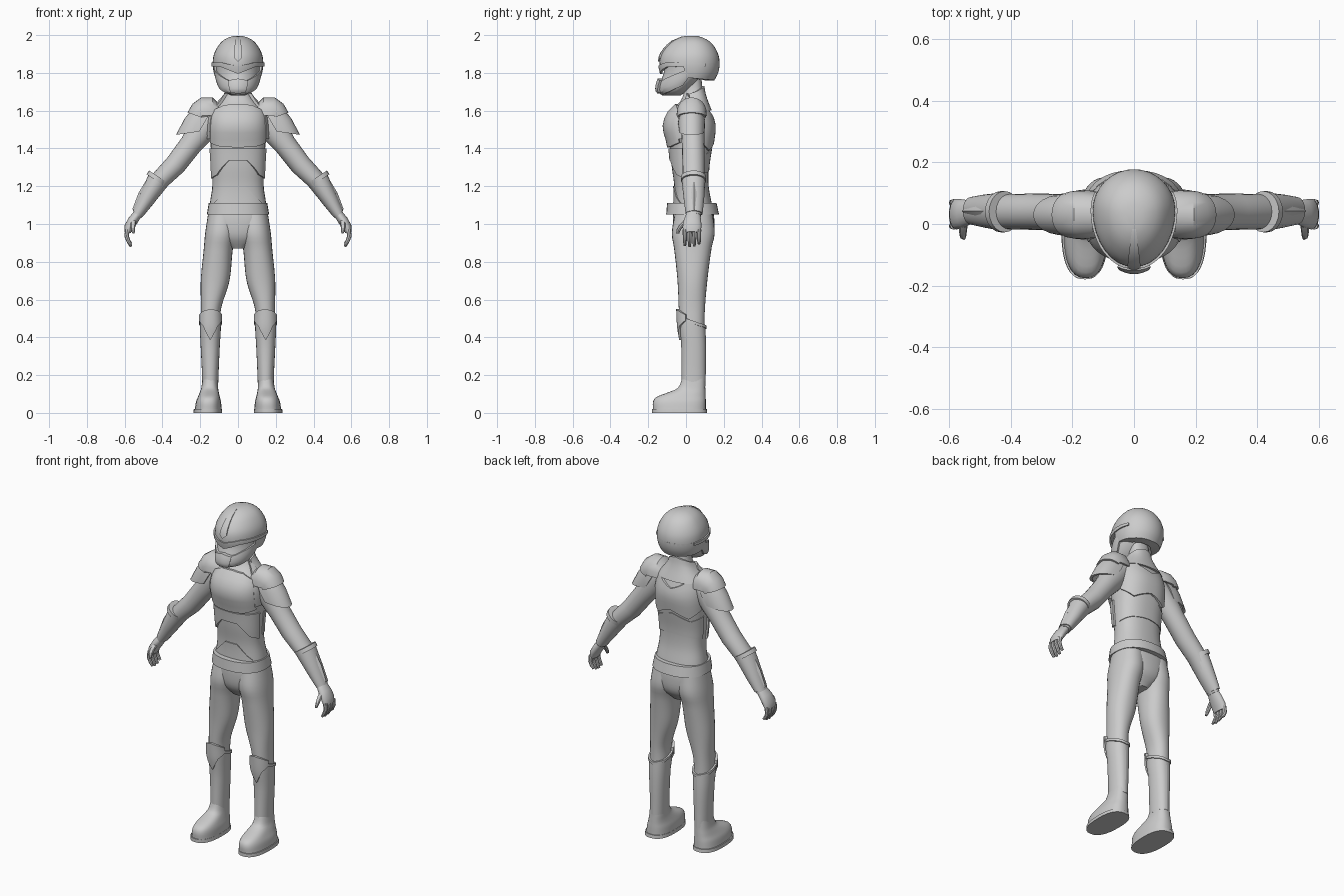
import bpy, bmesh
from math import sin, cos, pi, radians
from mathutils import Vector


def loft(name, loops, mirror=False, angle=38):
    """Skin a list of closed loops, cap both ends, smooth, optionally mirror in x."""
    bm = bmesh.new()
    vs = [[bm.verts.new(p) for p in lp] for lp in loops]
    n = len(vs[0])
    for a, b in zip(vs, vs[1:]):
        for i in range(n):
            j = (i + 1) % n
            bm.faces.new((a[i], a[j], b[j], b[i]))
    bm.faces.new(vs[0][::-1])
    bm.faces.new(vs[-1])
    bmesh.ops.recalc_face_normals(bm, faces=bm.faces)
    me = bpy.data.meshes.new(name)
    bm.to_mesh(me)
    bm.free()
    ob = bpy.data.objects.new(name, me)
    bpy.context.collection.objects.link(ob)
    bpy.ops.object.select_all(action='DESELECT')
    ob.select_set(True)
    bpy.context.view_layer.objects.active = ob
    bpy.ops.object.shade_smooth_by_angle(angle=radians(angle))
    if mirror:
        ob.modifiers.new("mirror", 'MIRROR').use_mirror_merge = False
    return ob


def at(rings, z):
    """Smoothly interpolate (z, cx, rx, y_front, y_back) rings at height z."""
    z = min(max(z, rings[0][0]), rings[-1][0])
    i = 0
    while i < len(rings) - 2 and z > rings[i + 1][0]:
        i += 1
    r0, r1 = rings[i], rings[i + 1]
    h = r1[0] - r0[0]
    t = (z - r0[0]) / h
    before, after = rings[max(i - 1, 0)], rings[min(i + 2, len(rings) - 1)]
    out = []
    for k in range(1, 5):
        m0 = (r1[k] - before[k]) / (r1[0] - before[0]) * h
        m1 = (after[k] - r0[k]) / (after[0] - r0[0]) * h
        out.append((2*t**3 - 3*t*t + 1) * r0[k] + (t**3 - 2*t*t + t) * m0
                   + (3*t*t - 2*t**3) * r1[k] + (t**3 - t*t) * m1)
    return out


def skin(shape, a, z, off=0.0):
    """Point on a body surface; angle 0 is the front."""
    rings, power, frac = shape
    cx, rx, yf, yb = at(rings, z)
    yc = yf + frac * (yb - yf)
    s, c = sin(a), cos(a)
    e = 2 / power
    x = abs(s) ** e * (1 if s > 0 else -1) * (rx + off)
    y = abs(c) ** e * ((yf - off - yc) if c > 0 else (yb + off - yc))
    return Vector((cx + x, yc + y, z))


def body(name, shape, z0, z1, mirror=False, nz=24, n=32):
    loft(name, [[skin(shape, 2*pi*i/n, z0 + (z1 - z0)*k/nz) for i in range(n)]
                for k in range(nz + 1)], mirror)


def panel(name, shape, a0, a1, low, high, off, inner=-0.006, mirror=False, sub=6, nv=6):
    """Raised armour plate on a body surface, with low/high edge heights across its angle."""
    def pick(lst, u):
        f = u * (len(lst) - 1)
        i = min(int(f), len(lst) - 2) if len(lst) > 1 else 0
        return lst[i] + (lst[i + 1] - lst[i]) * (f - i) if len(lst) > 1 else lst[0]
    count = max(len(low), len(high), 4) - 1
    loops = []
    for k in range(count * sub + 1):
        u = k / (count * sub)
        a = radians(a0 + (a1 - a0) * u)
        lo, hi = pick(low, u), pick(high, u)
        zs = [lo + (hi - lo) * j / nv for j in range(nv + 1)]
        loops.append([skin(shape, a, z, off) for z in zs]
                     + [skin(shape, a, z, inner) for z in reversed(zs)])
    loft(name, loops, mirror, 32)


def tube(name, pts, n=20):
    """Mirrored limb through (x, y, z, radius in xz, radius in y) stations."""
    loops = []
    for i, (x, y, z, r, ry) in enumerate(pts):
        a, b = pts[max(i - 1, 0)], pts[min(i + 1, len(pts) - 1)]
        d = Vector((b[0] - a[0], 0, b[2] - a[2])).normalized()
        nrm = Vector((-d.z, 0, d.x))
        loops.append([Vector((x, y, z)) + nrm * r * cos(t) + Vector((0, ry * sin(t), 0))
                      for t in (2*pi*k/n for k in range(n))])
    loft(name, loops, True)


def shell(name, rings, yc=0.03, n=12):
    """Mirrored half-round pad; each ring is (centre x, z, crown x, z, half depth)."""
    loops = []
    for k in range(n + 1):
        t = pi * k / n
        side = [[], []]
        for cx, cz, ex, ez, ry in rings:
            for s, lst in zip((1, 0.86), side):
                h = s * sin(t) ** 0.8
                lst.append(Vector((cx + (ex - cx) * h, yc - ry * s * cos(t), cz + (ez - cz) * h)))
        loops.append(side[0] + side[1][::-1])
    loft(name, loops, True, 30)


# Torso, pelvis and neck
torso = ([(.87, 0, .04, -.02, .09), (.93, 0, .12, -.06, .14), (1.02, 0, .155, -.07, .15),
          (1.10, 0, .15, -.062, .138), (1.20, 0, .136, -.062, .12), (1.30, 0, .138, -.075, .12),
          (1.42, 0, .145, -.088, .137), (1.52, 0, .147, -.11, .147), (1.60, 0, .13, -.08, .125),
          (1.65, 0, .088, -.03, .105), (1.70, 0, .058, -.01, .09), (1.79, 0, .055, 0, .08)], 2.4, .5)
body("torso", torso, .87, 1.79, nz=46)

# Torso armour plates
panel("chest_plate", torso, -66, 66, [1.43, 1.41, 1.405, 1.41, 1.43], [1.60, 1.63, 1.635, 1.63, 1.60], .014)
panel("abdomen_plate", torso, -80, 80, [1.24, 1.26, 1.335, 1.335, 1.26, 1.24], [1.40], .009)
panel("waist_plate", torso, -60, 60, [1.10], [1.10, 1.14, 1.20, 1.20, 1.14, 1.10], .006)
panel("upper_back_plate", torso, 105, 255, [1.44, 1.39, 1.43, 1.39, 1.44], [1.58, 1.61, 1.56, 1.61, 1.58], .01)
panel("lower_back_plate", torso, 95, 265, [1.25, 1.27, 1.28, 1.27, 1.25], [1.39, 1.37, 1.41, 1.37, 1.39], .004)
panel("collar", torso, 75, 285, [1.60], [1.69, 1.715, 1.73, 1.715, 1.69], .012)
panel("shoulder_strap", torso, 62, 84, [1.45], [1.69, 1.66], .018, mirror=True)

# Belt, flaring downward
belt = ([(1.05, 0, .165, -.105, .175), (1.11, 0, .155, -.10, .162)], 2.3, .5)
body("belt", belt, 1.05, 1.11, nz=2)

# Legs, boot shafts and knee guards
leg = ([(.06, .15, .04, -.02, .10), (.15, .147, .038, -.02, .10), (.38, .147, .048, -.022, .102),
        (.45, .146, .052, -.033, .098), (.55, .143, .053, -.038, .10), (.70, .121, .076, -.045, .113),
        (.87, .104, .077, -.063, .135), (.95, .092, .082, -.075, .152), (1.05, .083, .076, -.06, .142)], 2.2, .5)
body("leg", leg, .06, 1.05, True, 40, 28)
panel("boot_shaft", leg, -180, 180, [.14], [.455, .47, .50, .53, .50, .47, .455], .004, mirror=True)
panel("boot_rim", leg, -180, 180, [.445, .46, .49, .53, .49, .46, .445],
      [.46, .475, .505, .545, .505, .475, .46], .01, mirror=True, nv=2)
panel("knee_guard", leg, -68, 68, [.49, .46, .385, .46, .49], [.52, .54, .55, .54, .52], .014, mirror=True)

# Feet with soles
foot = ([(.015, .158, .071, -.175, .105), (.06, .156, .066, -.174, .105), (.085, .154, .058, -.155, .104),
         (.11, .152, .05, -.09, .103), (.13, .15, .045, -.045, .102), (.19, .148, .038, -.018, .101)], 2.5, .55)
body("boot", foot, .015, .19, True, 18)
sole = ([(0, .16, .076, -.18, .112), (.02, .16, .074, -.18, .11)], 2.5, .55)
body("sole", sole, 0, .02, True, 2)

# Arms, bracers and cuffs
tube("arm", [(.11, .035, 1.585, .055, .055), (.16, .035, 1.54, .075, .06), (.205, .037, 1.48, .07, .062),
             (.25, .038, 1.42, .06, .06), (.33, .04, 1.315, .057, .059), (.41, .04, 1.235, .051, .057),
             (.485, .04, 1.125, .04, .05), (.535, .04, 1.045, .026, .04)])
tube("bracer", [(.418, .04, 1.245, .056, .062), (.43, .04, 1.222, .056, .062), (.485, .042, 1.13, .044, .054),
                (.53, .043, 1.055, .031, .045)])
tube("bracer_cuff", [(.42, .04, 1.25, .061, .067), (.433, .04, 1.23, .061, .067)])
tube("bracer_ridge", [(.475, .042, 1.235, .008, .018), (.518, .042, 1.16, .01, .014), (.552, .042, 1.075, .008, .008)], 4)

# Shoulder pads, two overlapping layers
shell("shoulder_cap", [(.095, 1.575, .09, 1.625, .06), (.13, 1.575, .135, 1.67, .078),
                       (.17, 1.575, .195, 1.67, .08), (.19, 1.575, .24, 1.637, .078),
                       (.195, 1.565, .268, 1.59, .075)])
shell("shoulder_flap", [(.155, 1.575, .25, 1.60, .066), (.175, 1.54, .285, 1.555, .072),
                        (.205, 1.49, .328, 1.472, .068)])

# Hands, fingers and thumbs
tube("hand", [(.533, .038, 1.05, .024, .038), (.555, .034, 1.02, .027, .046), (.577, .032, .985, .025, .05),
              (.585, .031, .955, .017, .045)])
for i in range(4):
    y = -.006 + .025 * i
    tip = (.886, .88, .883, .895)[i]
    tube(f"finger_{i + 1}", [(.585, y, .97, .013, .012), (.59, y, .935, .012, .011),
                             (.58, y, .91, .011, .01), (.566, y, tip, .007, .007)], 8)
tube("thumb", [(.553, .005, 1.02, .014, .016), (.556, -.022, .995, .013, .014),
               (.556, -.038, .972, .011, .012), (.553, -.044, .95, .006, .008)], 8)

# Head, face and helmet dome
face = ([(1.68, 0, .035, -.115, -.03), (1.70, 0, .075, -.138, .0), (1.74, 0, .10, -.138, .05),
         (1.80, 0, .115, -.118, .10), (1.86, 0, .12, -.115, .12)], 1.9, .6)
body("face", face, 1.68, 1.86, nz=12)
dome = ([(1.76, 0, .115, -.12, .15), (1.80, 0, .128, -.132, .17), (1.85, 0, .134, -.140, .178),
         (1.90, 0, .127, -.130, .170), (1.95, 0, .10, -.092, .142), (1.98, 0, .067, -.05, .105),
         (1.994, 0, .03, -.01, .065)], 2.0, .58)
body("helmet_dome", dome, 1.835, 1.994, nz=18)
panel("helmet_back", dome, 72, 288, [1.775, 1.765, 1.76, 1.765, 1.775], [1.85], 0, -.05)
panel("brow_band", dome, -115, 115, [1.835, 1.835, 1.83, 1.795, 1.83, 1.835, 1.835],
      [1.85, 1.855, 1.855, 1.835, 1.855, 1.855, 1.85], .007)
panel("helmet_crest", dome, -9, 9, [1.88, 1.86, 1.88], [1.992], .009)

# Jaw mask and centre guard
panel("jaw_mask", face, -100, 100, [1.735, 1.70, 1.685, 1.68, 1.685, 1.70, 1.735],
      [1.83, 1.80, 1.765, 1.745, 1.765, 1.80, 1.83], .01)
panel("mouth_guard", face, -26, 26, [1.695, 1.69, 1.695], [1.76, 1.77, 1.76], .022)
